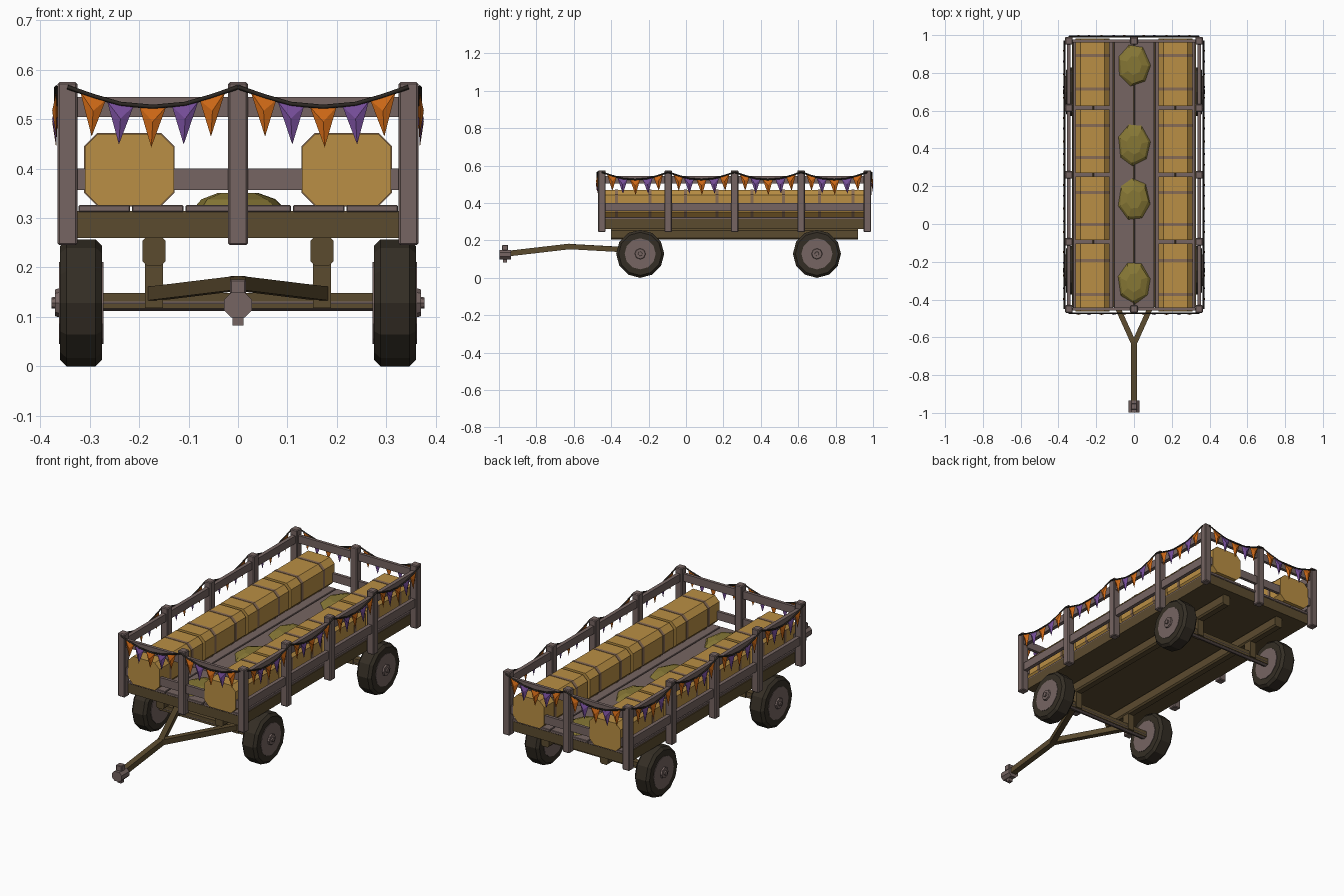
import bpy, bmesh, math, random
from mathutils import Vector, Matrix

if "Cube" in bpy.data.objects:
    bpy.data.objects.remove(bpy.data.objects["Cube"], do_unlink=True)
random.seed(4)


def material(name, r, g, b):
    m = bpy.data.materials.new(name)
    m.use_nodes = True
    m.diffuse_color = (r, g, b, 1)
    m.node_tree.nodes["Principled BSDF"].inputs["Base Color"].default_value = (r, g, b, 1)
    return m


GREY = material("weathered grey wood", .18, .13, .122)
BROWN = material("dark brown wood", .105, .07, .028)
GOLD = material("straw gold", .49, .275, .058)
TWINE = material("bale twine", .25, .15, .09)
HAY = material("loose hay olive", .24, .185, .036)
TYRE = material("tyre black", .034, .027, .018)
ORANGE = material("flag orange", .62, .14, .008)
PURPLE = material("flag purple", .18, .075, .32)
CORD = material("cord charcoal", .025, .02, .016)


def finish(name, bm, *mats):
    bmesh.ops.recalc_face_normals(bm, faces=bm.faces)
    me = bpy.data.meshes.new(name)
    bm.to_mesh(me)
    bm.free()
    for m in mats:
        me.materials.append(m)
    ob = bpy.data.objects.new(name, me)
    bpy.context.collection.objects.link(ob)
    return ob


def box(name, lo, hi, mat, bevel=0):
    lo, hi = Vector(lo), Vector(hi)
    bm = bmesh.new()
    bmesh.ops.create_cube(bm, size=1, matrix=Matrix.Translation((lo + hi) / 2) @ Matrix.Diagonal((*(hi - lo), 1)))
    if bevel:
        bmesh.ops.bevel(bm, geom=bm.edges[:], offset=bevel, segments=1, affect='EDGES')
    return finish(name, bm, mat)


def beam(name, a, b, width, mat):
    """Square bar running between two points."""
    a, b = Vector(a), Vector(b)
    d = b - a
    bm = bmesh.new()
    rot = d.to_track_quat('Y', 'Z').to_matrix().to_4x4()
    bmesh.ops.create_cube(bm, size=1, matrix=Matrix.Translation((a + b) / 2) @ rot
                          @ Matrix.Diagonal((width, d.length, width, 1)))
    return finish(name, bm, mat)


def octagon(name, cx, cz, w, h, cut, y0, y1, mat):
    """Bar along y with a cut-corner section."""
    bm = bmesh.new()
    w, h = w / 2, h / 2
    quarter = [(w, h - cut), (w - cut, h)]
    pts = quarter + [(-x, z) for x, z in quarter[::-1]]
    pts += [(-x, -z) for x, z in pts]
    face = bm.faces.new([bm.verts.new((cx + x, y0, cz + z)) for x, z in pts])
    new = bmesh.ops.extrude_face_region(bm, geom=[face])["geom"]
    bmesh.ops.translate(bm, vec=(0, y1 - y0, 0), verts=[v for v in new if isinstance(v, bmesh.types.BMVert)])
    bm.faces.new([bm.verts.new((cx + x, y0, cz + z)) for x, z in pts])
    bmesh.ops.remove_doubles(bm, verts=bm.verts, dist=1e-5)
    return finish(name, bm, mat)


def lathe(name, profile, cy, cz, mat, sides=12):
    """Turned solid around an axle parallel to x; profile is (x, radius)."""
    bm = bmesh.new()
    rings = [[bm.verts.new((x, cy + r * math.sin(t), cz - r * math.cos(t)))
              for t in (2 * math.pi * i / sides for i in range(sides))] for x, r in profile]
    for a, b in zip(rings, rings[1:]):
        for i in range(sides):
            j = (i + 1) % sides
            bm.faces.new((a[i], a[j], b[j], b[i]))
    bm.faces.new(rings[0])
    bm.faces.new(rings[-1])
    return finish(name, bm, mat)


# Bed
Y0, Y1, PX = -.45, .97, .345
box("bed_frame", (-.328, Y0 + .01, .26), (.328, Y1 - .01, .314), BROWN)
for i in range(6):
    x = -.325 + i * .1085
    box("deck_plank", (x + .002, Y0 + .005, .312), (x + .1065, Y1 - .005, .326), GREY, .002)

# Posts
post_ys = [Y0 + (Y1 - Y0) * i / 4 for i in range(5)]
posts = [(s * PX, y) for s in (-1, 1) for y in post_ys] + [(0, Y0), (0, Y1)]
for x, y in posts:
    box("post", (x - .02, y - .02, .245), (x + .02, y + .02, .575), GREY, .004)

# Rails
for z0, z1 in ((.505, .545), (.357, .4)):
    for s in (-1, 1):
        box("side_rail", (s * PX - .01, Y0, z0), (s * PX + .01, Y1, z1), GREY)
    for y in (Y0, Y1):
        box("end_rail", (-PX, y - .008, z0), (PX, y + .008, z1), GREY)

# Straw bales with twine bands
for s in (-1, 1):
    for a, b in zip(post_ys, post_ys[1:]):
        y0 = a - .012 if a == Y0 else a + .009
        y1 = b + .012 if b == Y1 else b - .009
        octagon("straw_bale", s * .22, .398, .18, .145, .027, y0, y1, GOLD)
        for f in (.25, .75):
            y = y0 + (y1 - y0) * f
            octagon("bale_twine", s * .22, .398, .184, .149, .028, y - .008, y + .008, TWINE)

# Loose hay heaps
for y in (-.31, .13, .42, .84):
    bm = bmesh.new()
    turn = random.uniform(0, 1)
    rings = []
    for r, z in ((.1, .324), (.085, .338), (.045, .351)):
        rings.append([bm.verts.new((r * .9 * math.cos(t), y + r * 1.15 * math.sin(t), z))
                      for t in (turn + math.tau * i / 7 + random.uniform(-.1, .1) for i in range(7))])
    for a, b in zip(rings, rings[1:]):
        for i in range(7):
            j = (i + 1) % 7
            bm.faces.new((a[i], a[j], b[j], b[i]))
    bm.faces.new(rings[0])
    bm.faces.new(rings[-1])
    finish("hay_heap", bm, HAY)

# Chassis, axles and wheels
WZ = .1285
for s in (-1, 1):
    octagon("chassis_rail", s * .17, .233, .046, .058, .008, -.4, .92, BROWN)
for y in (-.245, .7):
    box("axle_beam", (-.275, y - .016, .117), (.275, y + .016, .148), BROWN)
    lathe("axle_rod", [(-.37, .017), (.37, .017)], y, WZ, GREY, 8)
    for s in (-1, 1):
        box("axle_bracket", (s * .17 - .018, y - .022, .118), (s * .17 + .018, y + .022, .21), BROWN)
        lathe("tyre", [(s * x, r) for x, r in
                       ((.275, .08), (.275, .115), (.288, WZ), (.347, WZ), (.36, .115), (.36, .08))], y, WZ, TYRE)
        lathe("wheel_rim", [(s * .272, .083), (s * .362, .083)], y, WZ, GREY)
        lathe("wheel_hub", [(s * .36, .03), (s * .37, .027), (s * .37, .012), (s * .377, .011)], y, WZ, GREY, 8)

# Drawbar and hitch
for s in (-1, 1):
    beam("drawbar_arm", (s * .172, -.255, .147), (0, -.635, .168), .028, BROWN)
beam("drawbar_tongue", (0, -.622, .168), (0, -.95, .13), .03, BROWN)
octagon("hitch_block", 0, .124, .056, .05, .014, -.998, -.935, GREY)
box("hitch_pin", (-.011, -.978, .083), (.011, -.956, .17), GREY)
box("hitch_pin_head", (-.016, -.983, .145), (.016, -.951, .176), GREY, .003)

# Bunting: a sagging cord with five flags in every span between posts
SAG = [(0, .565), (.15, .547), (.31, .531), (.5, .525), (.69, .531), (.85, .547), (1, .565)]


def bunting(a, b, out):
    a, b, out = (Vector((*p, 0)) for p in (a, b, out))
    along = (b - a).normalized()
    up = Vector((0, 0, 1))
    points = [a.lerp(b, u) + up * z for u, z in SAG]
    cu = bpy.data.curves.new("bunting_cord", 'CURVE')
    cu.dimensions = '3D'
    cu.bevel_depth, cu.bevel_resolution = .0045, 0
    cu.materials.append(CORD)
    sp = cu.splines.new('POLY')
    sp.points.add(len(points) - 1)
    for p, q in zip(sp.points, points):
        p.co = (*q, 1)
    bpy.context.collection.objects.link(bpy.data.objects.new("bunting_cord", cu))
    bm = bmesh.new()
    for k, p in enumerate(points[1:-1]):
        slope = (points[k + 2] - points[k]).normalized() * .027
        tip = p - up * .082 + along * .003
        front, back = p - up * .03 + out * .008, p - up * .03 - out * .003
        l, r, t, f, c = (bm.verts.new(v) for v in (p - slope, p + slope, tip, front, back))
        for tri in ((l, r, f), (r, t, f), (t, l, f), (r, l, c), (t, r, c), (l, t, c)):
            bm.faces.new(tri).material_index = k % 2
    finish("bunting_flags", bm, ORANGE, PURPLE)


for s in (-1, 1):
    for a, b in zip(post_ys, post_ys[1:]):
        bunting((s * .368, a), (s * .368, b), (s, 0))
    for y, d in ((Y0 - .023, -1), (Y1 + .023, 1)):
        bunting((0, y), (s * PX, y), (0, d))
